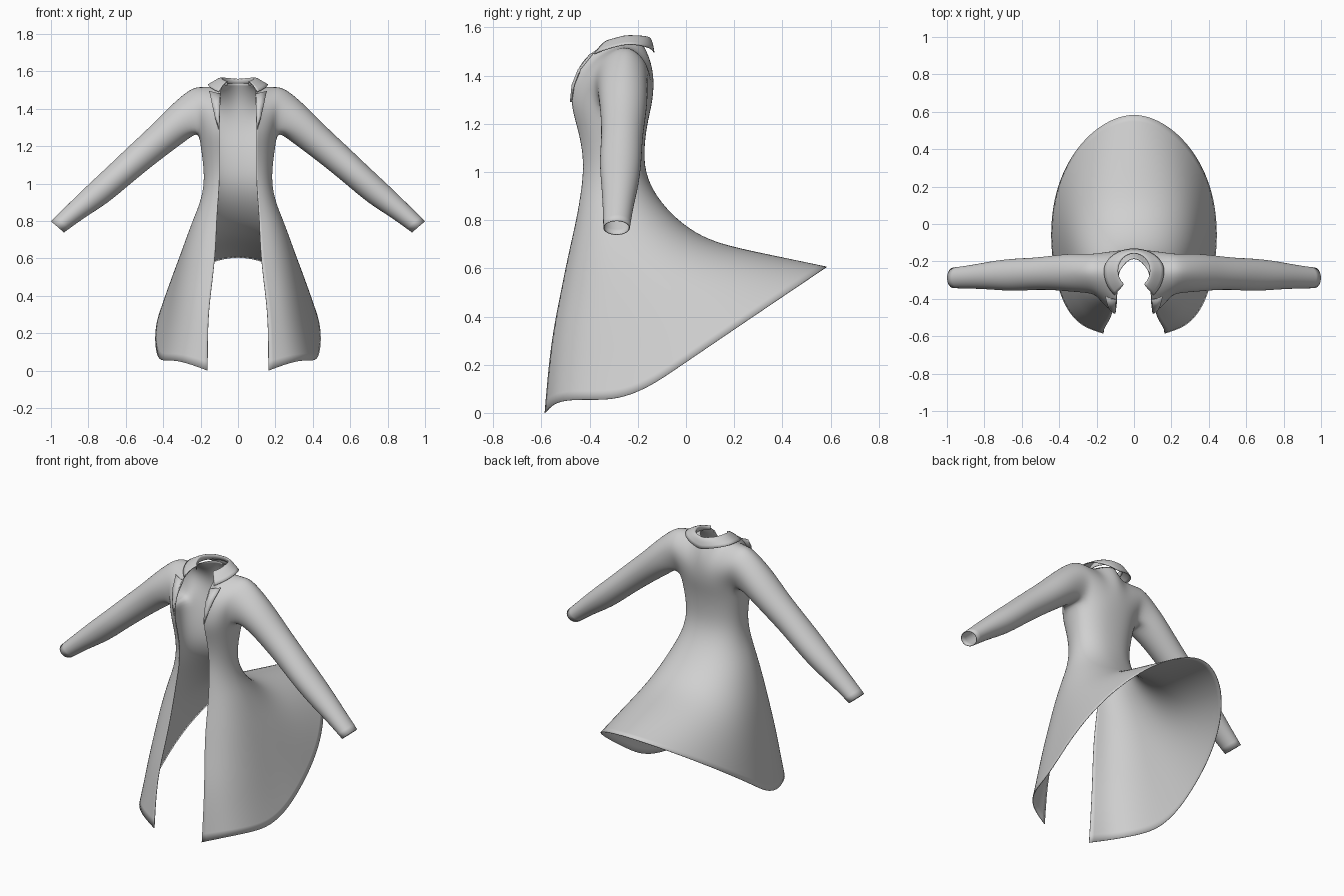
import bpy, bmesh, math
from mathutils import Vector as V

if "Cube" in bpy.data.objects:
    bpy.data.objects.remove(bpy.data.objects["Cube"])

cloth = bpy.data.materials.new("grey_cloth")
cloth.diffuse_color = (0.63, 0.63, 0.63, 1)
cloth.use_nodes = True
cloth.node_tree.nodes["Principled BSDF"].inputs["Base Color"].default_value = cloth.diffuse_color


def finish(name, bm, thickness, levels=2):
    """Mirror a half shell across x, smooth it and give it a thin lining."""
    me = bpy.data.meshes.new(name)
    bm.to_mesh(me)
    bm.free()
    ob = bpy.data.objects.new(name, me)
    bpy.context.collection.objects.link(ob)
    me.materials.append(cloth)
    for p in me.polygons:
        p.use_smooth = True
    m = ob.modifiers.new("mirror", 'MIRROR')
    m.use_clip = True
    m.merge_threshold = 0.0005
    s = ob.modifiers.new("smooth", 'SUBSURF')
    s.levels = s.render_levels = levels
    s.boundary_smooth = 'PRESERVE_CORNERS'
    t = ob.modifiers.new("lining", 'SOLIDIFY')
    t.thickness = thickness
    t.offset = -1
    return ob


def grid(bm, rows):
    """Skin a list of equally long rows of points."""
    vs = [[bm.verts.new(p) for p in r] for r in rows]
    for a, b in zip(vs, vs[1:]):
        for j in range(len(a) - 1):
            bm.faces.new((a[j], b[j], b[j + 1], a[j + 1]))
    return vs


# ---- coat body: rings from armpit to hem, each from front edge to back centre
# front z, front edge x, front y, half width, middle y, back y, back z, front and back fullness
RINGS = [
    (1.28, .100, -.478, .212, -.270, -.140, 1.28, .65, .85),
    (1.20, .100, -.455, .200, -.280, -.160, 1.20, .65, .85),
    (1.10, .100, -.430, .186, -.290, -.173, 1.10, .65, .85),
    (1.00, .100, -.425, .181, -.295, -.170, 1.00, .65, .85),
    (0.90, .108, -.438, .202, -.290, -.125, 0.90, .65, .9),
    (0.80, .115, -.455, .245, -.270, -.035, 0.80, .63, .93),
    (0.65, .120, -.490, .298, -.220, .070, 0.73, .60, .95),
    (0.50, .135, -.520, .340, -.160, .180, 0.695, .57, 1.0),
    (0.35, .155, -.550, .376, -.110, .310, 0.668, .54, 1.0),
    (0.20, .163, -.570, .411, -.060, .450, 0.640, .52, 1.05),
    (0.055, .163, -.587, .446, -.030, .590, 0.612, .50, 1.1),
]
HALF = 6


def ring(zf, xf, yf, w, yc, yb, zb, q, p):
    pts = []
    end = math.acos((xf / w) ** (1 / q))
    for j in range(2 * HALF + 1):
        if j <= HALF:
            a = end * (1 - j / HALF)
            x = w * math.cos(a) ** q
            y = yc + (yf - yc) * math.sin(a) / math.sin(end)
        else:
            a = math.pi / 2 * (j / HALF - 1)
            x = w * max(0, math.cos(a)) ** p if j < 2 * HALF else 0
            y = yc + (yb - yc) * math.sin(a)
        z = zf + (zb - zf) * max(0, (y + .23) / (yb + .23))
        pts.append(V((x, y, z)))
    return pts


rows = [ring(*r) for r in RINGS]
rows[-1][0].z = 0.0          # dipped front corners
rows[-1][1].z = 0.04
bm = bmesh.new()
body = grid(bm, rows)

# ---- yoke: front and back panels curving up to a shared shoulder seam
K = 4
NECK, TIP = V((.09, -.25, 1.535)), V((.255, -.25, 1.527))
seam = {j: NECK.lerp(TIP, (j - 1) / 3) for j in range(1, 5)}
seam[0] = V((.09, -.33, 1.53))
seam[12] = V((0, -.150, 1.54))
for j in range(8, 12):
    seam[j] = seam[12 - j]
CTRL = {0: V((.10, -.482, 1.48)), 4: V((.23, -.42, 1.46)),
        8: V((.23, -.085, 1.46)), 12: V((0, -.115, 1.43))}
yoke = {}
for lo in (0, 8):
    for j in range(lo, lo + 5):
        c = CTRL[lo].lerp(CTRL[lo + 4], (j - lo) / 4)
        p0, p2 = rows[0][j], seam[j]
        yoke[0, j] = body[0][j]
        for k in range(1, K + 1):
            if k == K and 8 <= j < 12:
                yoke[k, j] = yoke[k, 12 - j]
                continue
            t = k / K
            yoke[k, j] = bm.verts.new(p0 * (1 - t) ** 2 + c * 2 * t * (1 - t) + p2 * t * t)
    for k in range(K):
        for j in range(lo, lo + 4):
            bm.faces.new((yoke[k + 1, j], yoke[k, j], yoke[k, j + 1], yoke[k + 1, j + 1]))

# ---- sleeves: tube grown out of the armhole
# upper x, upper z, lower x, lower z, middle y, half depth
SLEEVE = [
    (.370, 1.410, .262, 1.240, -.260, .105),
    (.480, 1.295, .365, 1.165, -.260, .094),
    (.585, 1.200, .475, 1.080, -.266, .086),
    (.695, 1.093, .585, .990, -.272, .089),
    (.805, .992, .695, .895, -.274, .078),
    (.905, .894, .815, .822, -.282, .064),
    (1.000, .799, .930, .738, -.288, .056),
]
loop = [yoke[k, 4] for k in range(K + 1)] + [yoke[k, 8] for k in range(K - 1, -1, -1)]
loop += [body[0][j] for j in (7, 6, 5)]
n = len(loop)
for ux, uz, lx, lz, y, d in SLEEVE:
    mid = V(((ux + lx) / 2, y, (uz + lz) / 2))
    up = V(((ux - lx) / 2, 0, (uz - lz) / 2))
    new = []
    for i in range(n):
        a = (i - K) * math.tau / n
        new.append(bm.verts.new(mid + up * math.cos(a) * 1.03 + V((0, d * 1.03 * math.sin(a), 0))))
    for i in range(n):
        m = (i + 1) % n
        bm.faces.new((loop[i], new[i], new[m], loop[m]))
    loop = new
finish("coat_body_and_sleeves", bm, .004)

# ---- fold-over collar: inner stand, top edge, fall
# side radius, back radius, front radius, z, extra z at the side, drop at the front
COLLAR = [(.090, .101, .09, 1.528, .005, .01), (.081, .088, .09, 1.560, .008, .02),
          (.096, .100, .11, 1.562, .008, .028), (.130, .113, .14, 1.540, .010, .028),
          (.162, .120, .172, 1.494, .038, .035)]
crows = []
for rx, rb, rf, z, side, drop in COLLAR:
    row = []
    for i in range(13):
        a = math.radians(140) * (1 - i / 12)
        c, s = math.cos(a), math.sin(a)
        row.append(V((rx * s if i < 12 else 0, -.25 + (rb if c > 0 else rf) * c,
                      z + side * s - drop * max(0, -c))))
    crows.append(row)
bm = bmesh.new()
grid(bm, crows)
finish("collar", bm, .004, 1)

# ---- lapels: pointed plates lying on the front edges
inner = [(.090, -.408, 1.480), (.095, -.450, 1.42), (.099, -.474, 1.36), (.100, -.478, 1.29)]
outer = [(.154, -.388, 1.495), (.140, -.440, 1.43), (.125, -.468, 1.36), (.104, -.478, 1.29)]
bm = bmesh.new()
grid(bm, [[V(a), V(a).lerp(V(b), .5) + V((0, -.004, 0)), V(b)] for a, b in zip(inner, outer)])
finish("lapels", bm, .006, 0)
